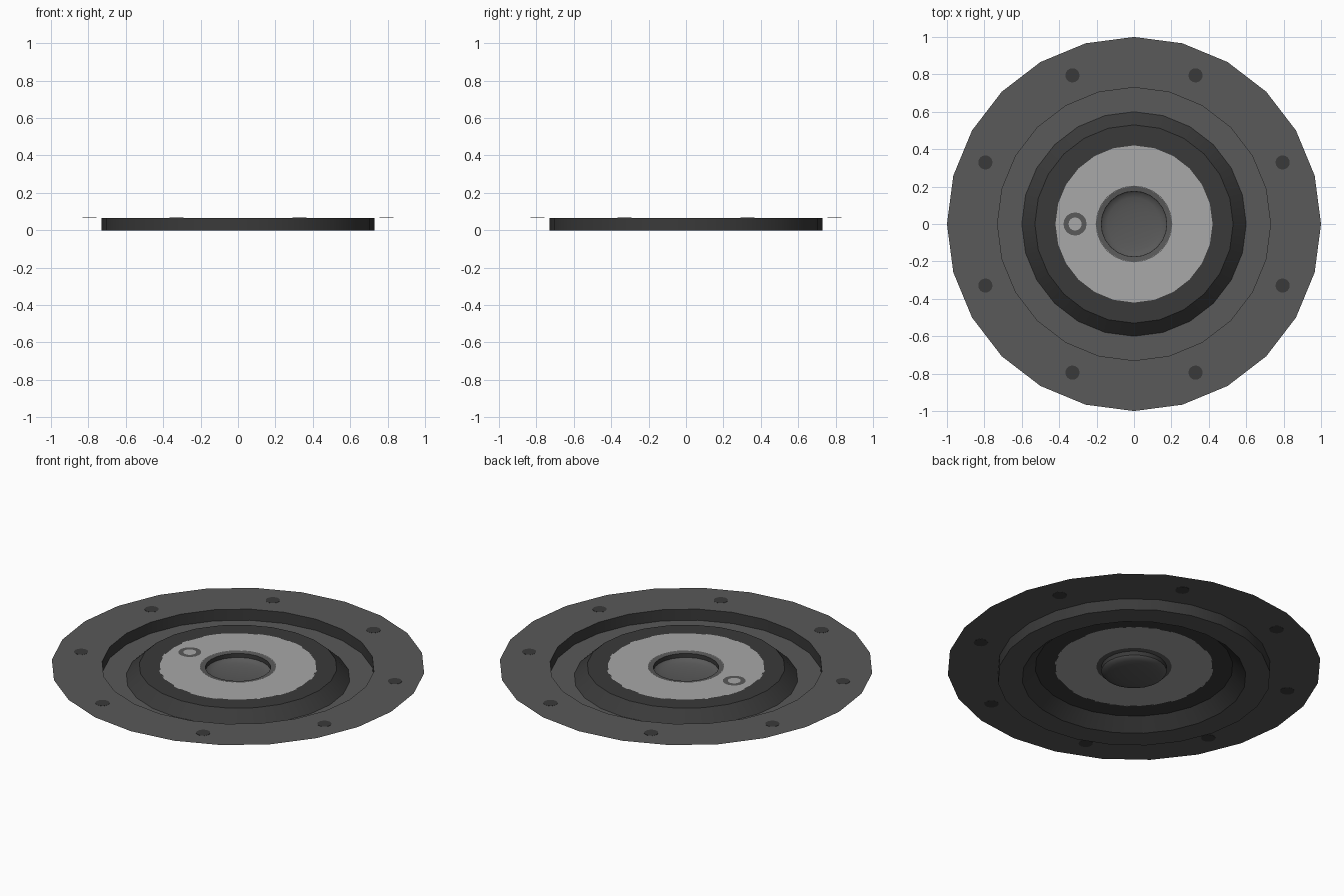
import bpy, bmesh, math

if "Cube" in bpy.data.objects:
    bpy.data.objects.remove(bpy.data.objects["Cube"])

TOP = 0.066


def mat(name, v):
    m = bpy.data.materials.new(name)
    m.diffuse_color = (v, v, v, 1)
    m.use_nodes = True
    m.node_tree.nodes["Principled BSDF"].inputs["Base Color"].default_value = m.diffuse_color
    return m


BLACK = mat("black_rubber", 0.042)
GREY = mat("dark_grey_metal", 0.100)
LIGHT = mat("light_grey_cone", 0.392)


def lathe(name, profile, sides, material, smooth=False, at=(0, 0, 0)):
    """Spin an (r, z) profile about z; r = 0 closes to a point."""
    bm = bmesh.new()
    rings = []
    for r, z in profile:
        if r == 0:
            rings.append([bm.verts.new((0, 0, z))] * sides)
        else:
            rings.append([bm.verts.new((r * math.cos(2 * math.pi * i / sides),
                                        r * math.sin(2 * math.pi * i / sides), z))
                          for i in range(sides)])
    for a, b in zip(rings, rings[1:]):
        for i in range(sides):
            j = (i + 1) % sides
            vs = []
            for v in (a[i], b[i], b[j], a[j]):
                if v not in vs:
                    vs.append(v)
            bm.faces.new(vs)
    me = bpy.data.meshes.new(name)
    # profiles run from the centre outward along the top, or up an outer wall
    bm.normal_update()
    bm.to_mesh(me)
    bm.free()
    me.materials.append(material)
    ob = bpy.data.objects.new(name, me)
    ob.location = at
    bpy.context.collection.objects.link(ob)
    if smooth:
        bpy.ops.object.select_all(action='DESELECT')
        ob.select_set(True)
        bpy.context.view_layer.objects.active = ob
        bpy.ops.object.shade_smooth_by_angle(angle=math.radians(40))
    return ob


# flat mounting flange, recess wall and recess floor
lathe("mounting_flange", [(0.73, TOP), (1.0, TOP)], 24, GREY)
lathe("recess_wall", [(0.73, TOP), (0.73, 0)][::-1][::-1], 24, BLACK, True).data.flip_normals()
lathe("recess_floor", [(0.60, 0), (0.73, 0)], 24, GREY)

# raised rubber surround: flat top and sloping outer side
lathe("surround_slope", [(0.53, TOP), (0.60, 0)], 24, BLACK, True)
lathe("surround_top", [(0.42, TOP), (0.53, TOP)], 24, BLACK)

# light flat cone plate with a small ring mark
lathe("cone_plate", [(0.20, TOP), (0.425, TOP)], 64, LIGHT)
lathe("ring_mark", [(0.035, 0), (0.062, 0)], 16, GREY, at=(-0.315, 0, TOP + 0.0008))

# centre rim, inner wall and dished cap
lathe("centre_rim", [(0.175, TOP - 0.004), (0.205, TOP + 0.0005)], 24, GREY)
lathe("centre_wall", [(0.175, 0.038), (0.175, TOP - 0.004)], 24, BLACK, True)
cap = [(0.175 * math.sin(t * math.pi / 10), 0.038 - 0.028 * math.cos(t * math.pi / 10))
       for t in range(6)]
lathe("centre_cap", cap, 24, GREY, True)

# eight bolt spots, showing on both sides of the flange
for k in range(8):
    a = math.radians(22.5 + 45 * k)
    lathe(f"bolt_{k + 1}", [(0, 0.001), (0.038, 0.001), (0.038, -0.001), (0, -0.001)],
          16, BLACK, at=(0.86 * math.cos(a), 0.86 * math.sin(a), TOP))
